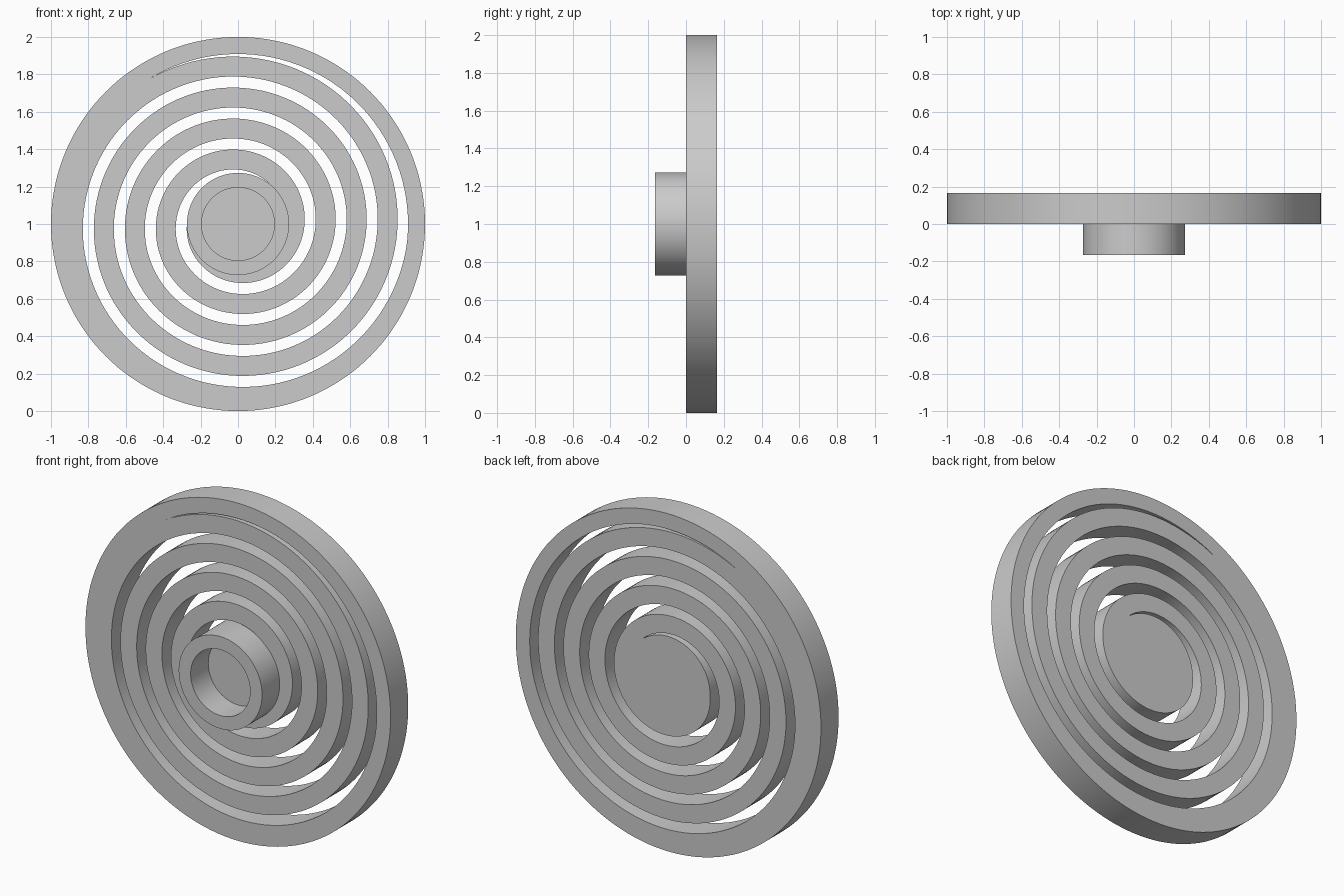
import bpy, bmesh, math

cube = bpy.data.objects.get("Cube")
if cube:
    bpy.data.objects.remove(cube, do_unlink=True)

THICK = 0.165      # depth of the plate and of the boss
HUB, BORE, RIM = 0.273, 0.195, 0.909
PITCH, GAP = 0.1658, 0.059

grey = bpy.data.materials.new("light_grey")
grey.use_nodes = True
grey.diffuse_color = (0.6, 0.6, 0.6, 1)
grey.node_tree.nodes["Principled BSDF"].inputs["Base Color"].default_value = (0.6, 0.6, 0.6, 1)


def polar(r, turn):
    a = turn * math.tau
    return r * math.cos(a), r * math.sin(a)


def circle(r, n=144):
    return [polar(r, i / n) for i in range(n)]


def extruded(name, outlines, y):
    """Fill flat outlines (holes included), extrude them and stand them upright."""
    curve = bpy.data.curves.new(name, "CURVE")
    curve.dimensions = "2D"
    curve.fill_mode = "BOTH"
    curve.extrude = THICK / 2
    for points in outlines:
        spline = curve.splines.new("POLY")
        spline.points.add(len(points) - 1)
        for p, (px, py) in zip(spline.points, points):
            p.co = (px, py, 0, 1)
        spline.use_cyclic_u = True
    obj = bpy.data.objects.new(name, curve)
    bpy.context.collection.objects.link(obj)
    obj.location = (0, y, 1)
    obj.rotation_euler.x = math.pi / 2
    bpy.ops.object.select_all(action="DESELECT")
    obj.select_set(True)
    bpy.context.view_layer.objects.active = obj
    bpy.ops.object.convert(target="MESH")
    obj = bpy.context.object
    bm = bmesh.new()
    bm.from_mesh(obj.data)
    bmesh.ops.remove_doubles(bm, verts=bm.verts, dist=1e-5)
    bmesh.ops.recalc_face_normals(bm, faces=bm.faces)
    bm.to_mesh(obj.data)
    bm.free()
    obj.data.materials.clear()
    obj.data.materials.append(grey)
    bpy.ops.object.shade_smooth_by_angle(angle=math.radians(30))
    return obj


# Spiral slot: one long gap that tapers out against the hub and the rim
def spiral(turn):
    return HUB + PITCH * (turn - 0.5)


start = 0.5 - GAP / PITCH
end = 0.5 + (RIM - HUB) / PITCH
steps = 500
turns = [start + (end - start) * i / steps for i in range(steps + 1)]
inner_edge = [polar(max(spiral(t), HUB), t) for t in turns]
outer_edge = [polar(min(spiral(t) + GAP, RIM), t) for t in turns[1:-1]]
slot = inner_edge + outer_edge[::-1]

# Disc with the spiral spring cut into it, and the hollow boss in front
extruded("spiral_disc", [circle(1.0), slot], THICK / 2)
extruded("hub_boss", [circle(HUB), circle(BORE)], -THICK / 2)
